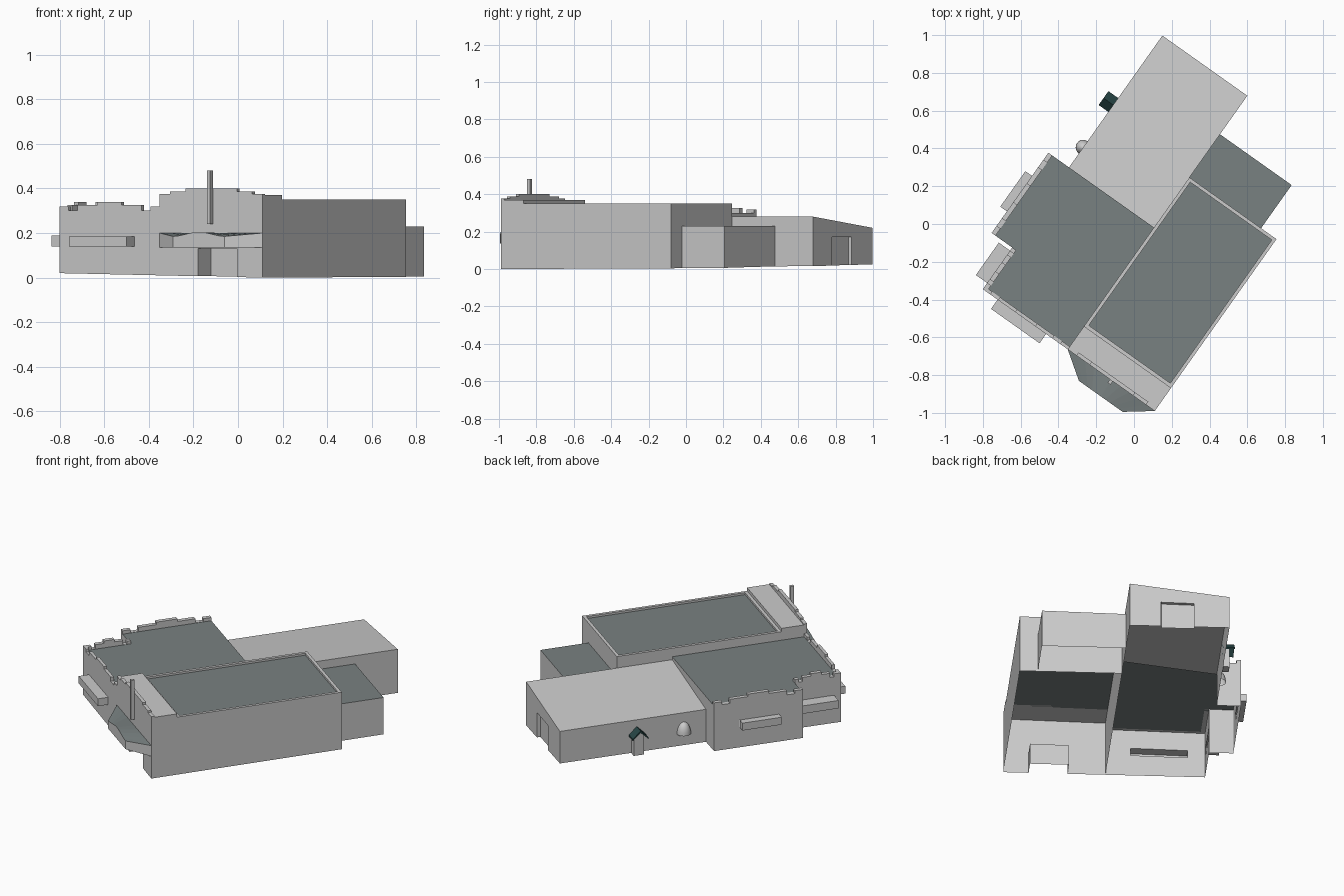
import bpy, bmesh, math
from mathutils import Vector, Matrix

if "Cube" in bpy.data.objects:
    bpy.data.objects.remove(bpy.data.objects["Cube"])

# Plan frame: s runs along the long halls, t across them, from the front corner
ANG = math.atan2(0.816, 0.578)
FRAME = Matrix.Translation((0.11, -0.99, 0)) @ Matrix.Rotation(ANG, 4, 'Z')


def material(name, col):
    m = bpy.data.materials.new(name)
    m.diffuse_color = (*col, 1)
    m.use_nodes = True
    m.node_tree.nodes["Principled BSDF"].inputs["Base Color"].default_value = m.diffuse_color
    return m


ROOF = material("roof_grey", (0.19, 0.22, 0.22))
TEAL = material("dark_teal", (0.02, 0.06, 0.06))


def ground(s, t):
    return 0.018 * t + 0.003 * s


def finish(name, bm, mat=None, fix=False):
    bmesh.ops.remove_doubles(bm, verts=bm.verts, dist=1e-5)
    if fix:
        bmesh.ops.recalc_face_normals(bm, faces=bm.faces)
    bm.transform(FRAME)
    me = bpy.data.meshes.new(name)
    bm.to_mesh(me)
    bm.free()
    if mat:
        me.materials.append(mat)
    ob = bpy.data.objects.new(name, me)
    bpy.context.collection.objects.link(ob)
    return ob


def add_face(bm, pts):
    bm.faces.new([bm.verts.new(p) for p in pts])


def surface(name, polys, mat=None):
    bm = bmesh.new()
    for p in polys:
        add_face(bm, p)
    return finish(name, bm, mat)


def walls(name, pts, holes={}, base=None):
    """Upright wall along (s, t, top) points; holes = {segment: (f0, f1, z0, z1)}."""
    bm = bmesh.new()
    for i, (p, q) in enumerate(zip(pts, pts[1:])):
        p, q = Vector(p), Vector(q)
        hole = holes.get(i)
        cols = [0, hole[0], hole[1], 1] if hole else [0, 1]

        def column(f):
            v = p.lerp(q, f)
            lo = ground(v.x, v.y) if base is None else base
            zs = [lo, max(lo, hole[2]), hole[3], v.z] if hole else [lo, v.z]
            return [(v.x, v.y, z) for z in zs]
        for c, (a, b) in enumerate(zip(cols, cols[1:])):
            A, B = column(a), column(b)
            for r in range(len(A) - 1):
                if (hole and c == 1 and r == 1) or A[r + 1][2] - A[r][2] < 1e-4:
                    continue
                add_face(bm, [A[r], B[r], B[r + 1], A[r + 1]])
    return finish(name, bm)


def extrude(name, loop, vec, mat=None, open_start=False):
    bm = bmesh.new()
    a = [bm.verts.new(p) for p in loop]
    b = [bm.verts.new(Vector(p) + Vector(vec)) for p in loop]
    n = len(a)
    for i in range(n):
        bm.faces.new([a[i], a[(i + 1) % n], b[(i + 1) % n], b[i]])
    if not open_start:
        bm.faces.new(a)
    bm.faces.new(b)
    return finish(name, bm, mat, fix=True)


def box(name, s0, s1, t0, t1, z0, z1, mat=None):
    return extrude(name, [(s0, t0, z0), (s1, t0, z0), (s1, t1, z0), (s0, t1, z0)],
                   (0, 0, z1 - z0), mat)


def parapet(name, p, q, steps, z0, inward):
    """Stepped thin wall from p to q; steps = (end fraction, top)."""
    p, q = Vector(p), Vector(q)
    prof, f = [(0, z0)], 0
    for end, z in steps:
        prof += [(f, z), (end, z)]
        f = end
    prof.append((1, z0))
    extrude(name, [(*p.lerp(q, f), z) for f, z in prof], (*inward, 0))


# Right hall: walls with doorway, sunken roof, rim and raised front strip
T, RZ = 0.565, 0.338
walls("right_hall_walls", [(0, T, RZ), (0, 0, RZ), (1.115, 0, RZ), (1.115, T, RZ), (0, T, RZ)],
      {0: (0.372, 0.752, 0, 0.13)})
surface("right_hall_roof", [[(0.15, 0, RZ), (1.115, 0, RZ), (1.115, T, RZ), (0.15, T, RZ)]], ROOF)
for name, s0, s1, t0, t1 in (("side_a", 0.15, 1.115, 0, 0.018), ("side_b", 0.15, 1.115, T - 0.018, T),
                             ("back", 1.097, 1.115, 0.018, T - 0.018),
                             ("front", 0.15, 0.168, 0.018, T - 0.018)):
    box("right_rim_" + name, s0, s1, t0, t1, RZ, 0.35)
box("front_strip", 0, 0.15, 0, T, RZ, 0.37)
parapet("front_gable", (0, T), (0, 0),
        [(0.1, 0.376), (0.25, 0.387), (0.75, 0.4), (0.9, 0.387), (1, 0.376)], 0.37, (0.02, 0))

# Entrance alcove
walls("entrance_alcove", [(0, 0.355, 0.13), (0.1, 0.355, 0.13), (0.1, 0.14, 0.13), (0, 0.14, 0.13)])
surface("alcove_ceiling", [[(0, 0.14, 0.13), (0, 0.355, 0.13), (0.1, 0.355, 0.13), (0.1, 0.14, 0.13)]])

# Entrance canopy with arched front
N = 10
front = [(-0.102, 0.42 - 0.284 * k / N, 0.185 + 0.02 * math.sin(math.pi * k / N) ** 2) for k in range(N + 1)]
back = [(0, T * (1 - k / N), 0.2) for k in range(N + 1)]
walls("canopy_fascia", [back[0]] + front + [back[-1]], base=0.135)
surface("canopy_roof", [[front[k + 1], back[k + 1], back[k], front[k]] for k in range(N)], ROOF)
surface("canopy_underside", [[(0, T, 0.135), (0, 0, 0.135), (-0.102, 0.136, 0.135), (-0.102, 0.42, 0.135)][::-1]])
box("blade_mast", -0.022, 0, 0.272, 0.29, 0.24, 0.48)

# Back annex
walls("annex_walls", [(1.115, 0.1, 0.23), (1.395, 0.1, 0.23), (1.395, T, 0.23)])
surface("annex_roof", [[(1.115, 0.1, 0.23), (1.395, 0.1, 0.23), (1.395, T, 0.23), (1.115, T, 0.23)]], ROOF)

# Left hall with projecting bay; walls are open behind the ledges
W, LZ = 1.116, 0.298
bay = [(0.79, W), (0.79, 1.25), (0.27, 1.25), (0.27, W), (0, W), (0, T)]
walls("left_hall_walls", [(s, t, LZ) for s, t in bay],
      {1: (0.288, 0.73, 0.145, 0.19), 3: (0.075, 0.85, 0.14, 0.188), 4: (0.174, 0.746, 0.14, 0.185)})
surface("left_hall_roof", [[(s, t, LZ) for s, t in [(0, T), (0.79, T), (0.79, 1.25)] + bay[2:5]]], ROOF)
surface("left_hall_step", [[(0.79, T, 0.28), (0.79, W, 0.22), (0.79, W, LZ), (0.79, T, LZ)]])
STEPS = [(0.09, 0.318), (0.18, 0.3), (0.38, 0.325), (0.62, 0.34),
         (0.82, 0.325), (0.91, 0.3), (1, 0.318)]
parapet("parapet_front", (0, W), (0, T), STEPS, LZ, (0.018, 0))
parapet("parapet_bay", (0.79, 1.25), (0.27, 1.25), STEPS, LZ, (0, -0.025))
parapet("parapet_corner", (0.27, W), (0.018, W), STEPS, LZ, (0, -0.025))


def ledge(name, p, q, z0, z1, out):
    extrude(name, [(*p, z0), (*q, z0), (*q, z1), (*p, z1)], (*out, 0), open_start=True)


ledge("ledge_front", (0, 0.705), (0, 1.02), 0.14, 0.185, (-0.06, 0))
ledge("ledge_corner", (0.04, W), (0.25, W), 0.14, 0.188, (0, 0.073))
ledge("ledge_bay", (0.41, 1.25), (0.64, 1.25), 0.145, 0.19, (0, 0.043))

# Light hall with sloping roof and end door recess
walls("light_hall_walls", [(1.115, T, 0.28), (1.645, T, 0.28), (1.645, W, 0.22), (0.79, W, 0.22)],
      {1: (0.315, 0.645, 0, 0.17)})
surface("light_hall_roof", [[(0.79, T, 0.28), (1.645, T, 0.28), (1.645, W, 0.22), (0.79, W, 0.22)]])
walls("end_door_recess", [(1.645, 0.74, 0.17), (1.625, 0.74, 0.17), (1.625, 0.923, 0.17), (1.645, 0.923, 0.17)])
surface("end_door_head", [[(1.625, 0.74, 0.17), (1.625, 0.923, 0.17), (1.645, 0.923, 0.17), (1.645, 0.74, 0.17)]])

# Gabled side porch
extrude("porch_body", [(1.165, W, 0.02), (1.225, W, 0.02), (1.225, W, 0.135), (1.195, W, 0.165),
                       (1.165, W, 0.135)], (0, 0.035, 0))
extrude("porch_roof", [(1.15, W, 0.125), (1.195, W, 0.168), (1.24, W, 0.125), (1.24, W, 0.135),
                       (1.195, W, 0.18), (1.15, W, 0.135)], (0, 0.063, 0), TEAL)

# Quarter dome hood
bm = bmesh.new()
bmesh.ops.create_uvsphere(bm, u_segments=20, v_segments=12, radius=1)
for axis in ((0, 0, -1), (0, -1, 0)):
    bmesh.ops.bisect_plane(bm, geom=bm.verts[:] + bm.edges[:] + bm.faces[:], plane_co=(0, 0, 0),
                           plane_no=axis, clear_outer=True)
bm.transform(Matrix.Translation((0.92, W, 0.095)) @ Matrix.Diagonal((0.04, 0.04, 0.07, 1)))
for f in bm.faces:
    f.smooth = True
finish("dome_hood", bm)
